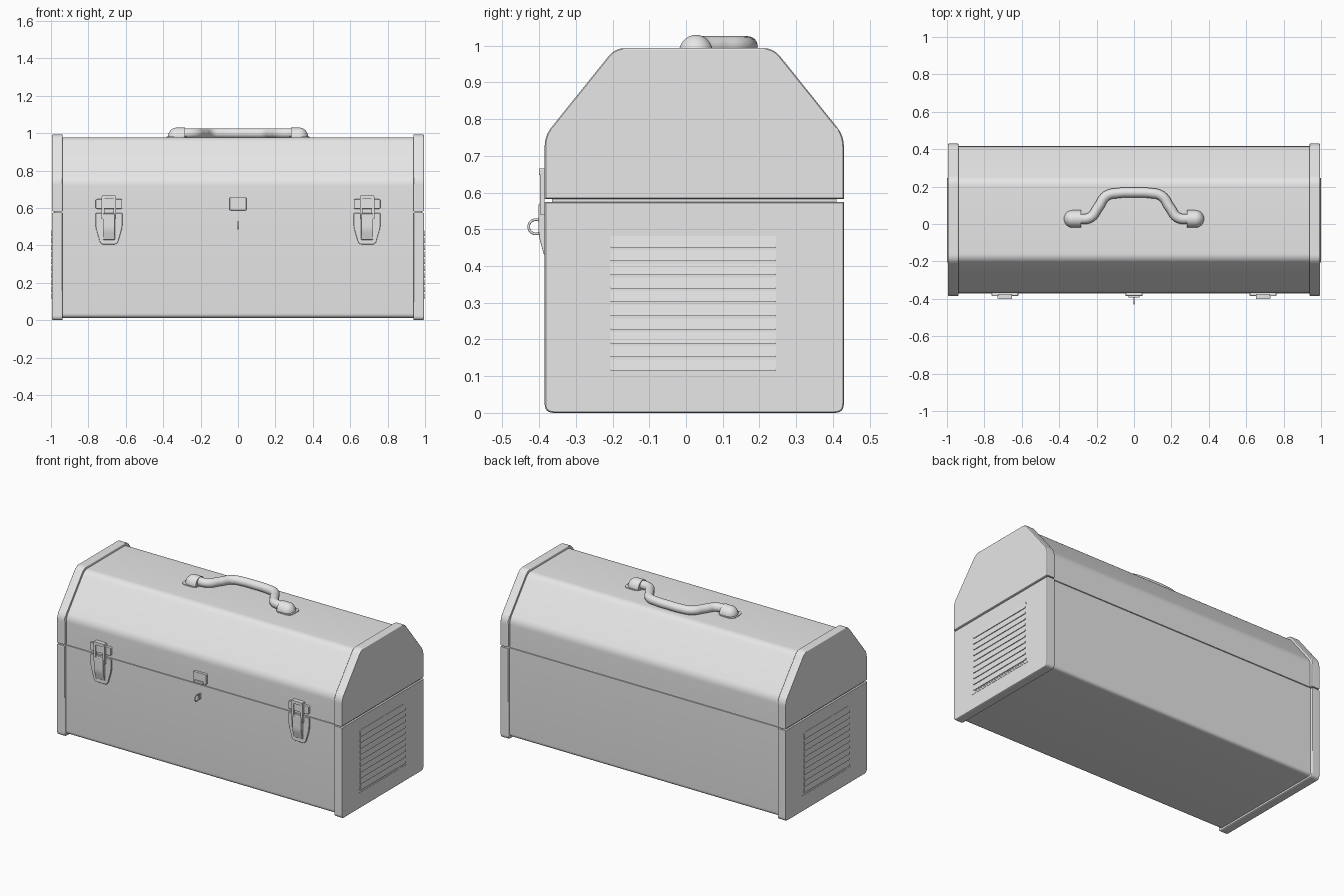
import bpy, bmesh, math
from mathutils import Vector

if "Cube" in bpy.data.objects:
    bpy.data.objects.remove(bpy.data.objects["Cube"])

grey = bpy.data.materials.new("grey metal")
grey.diffuse_color = (0.8, 0.8, 0.8, 1)
grey.use_nodes = True
grey.node_tree.nodes["Principled BSDF"].inputs["Base Color"].default_value = grey.diffuse_color


def finish(ob, angle=30):
    if not ob.data.materials:
        ob.data.materials.append(grey)
    bpy.ops.object.select_all(action='DESELECT')
    ob.select_set(True)
    bpy.context.view_layer.objects.active = ob
    bpy.ops.object.shade_smooth_by_angle(angle=math.radians(angle))
    return ob


def rounded(pts, steps=6):
    """Round the corners of a polygon given as (u, v, radius)."""
    out = []
    n = len(pts)
    for i, (u, v, r) in enumerate(pts):
        p = Vector((u, v))
        if r == 0:
            out.append((u, v))
            continue
        a = (Vector(pts[i - 1][:2]) - p).normalized()
        b = (Vector(pts[(i + 1) % n][:2]) - p).normalized()
        for k in range(steps + 1):
            t = k / steps
            q = p + a * r * (1 - t) ** 2 + b * r * t ** 2
            out.append((q.x, q.y))
    return out


def prism(name, pts, axis, lo, hi, bevel=0.0):
    """Extrude a 2D outline along an axis, optionally rounding the rims."""
    place = [lambda u, v, w: (w, u, v), lambda u, v, w: (u, w, v),
             lambda u, v, w: (u, v, w)][axis]
    bm = bmesh.new()
    a = [bm.verts.new(place(u, v, lo)) for u, v in pts]
    b = [bm.verts.new(place(u, v, hi)) for u, v in pts]
    ends = [bm.faces.new(a), bm.faces.new(b)]
    n = len(pts)
    for i in range(n):
        j = (i + 1) % n
        bm.faces.new((a[i], a[j], b[j], b[i]))
    bmesh.ops.recalc_face_normals(bm, faces=bm.faces)
    if bevel:
        rim = list({e for f in ends for e in f.edges})
        bmesh.ops.bevel(bm, geom=rim, offset=bevel, segments=3, profile=0.5,
                        affect='EDGES', clamp_overlap=False)
    me = bpy.data.meshes.new(name)
    bm.to_mesh(me)
    bm.free()
    ob = bpy.data.objects.new(name, me)
    bpy.context.collection.objects.link(ob)
    finish(ob)
    if bevel:
        m = ob.modifiers.new("normals", 'WEIGHTED_NORMAL')
        m.keep_sharp = True
    return ob


def rect(u0, u1, v0, v1, r=0.0):
    return rounded([(u0, v0, r), (u1, v0, r), (u1, v1, r), (u0, v1, r)])


# Body halves: a lower tray and a lid with sloped sides, split by a thin seam
def lower(d):
    return rounded([(-0.385 + d, d, 0.025), (0.43 - d, d, 0.025),
                    (0.43 - d, 0.575, 0), (-0.385 + d, 0.575, 0)])


def lid(d):
    return rounded([(-0.385 + d, 0.582, 0), (0.43 - d, 0.582, 0),
                    (0.43 - d, 0.755 - d * 0.4, 0.03), (0.238 - d * 0.4, 0.994 - d, 0.03),
                    (-0.193 + d * 0.4, 0.994 - d, 0.03), (-0.385 + d, 0.755 - d * 0.4, 0.03)])


prism("lower_body", lower(0.013), 0, -0.96, 0.96)
prism("lid_body", lid(0.016), 0, -0.96, 0.96)
prism("seam_core", rect(-0.365, 0.41, 0.55, 0.61), 0, -0.985, 0.985)

for side, s in (("left", -1), ("right", 1)):
    # End caps
    x0, x1 = sorted((s * 0.938, s * 0.994))
    prism(side + "_lower_end_cap", lower(0), 0, x0, x1, 0.006)
    prism(side + "_lid_end_cap", lid(0), 0, x0, x1, 0.006)

    # Louvred vent on the end
    x0, x1 = sorted((s * 0.97, s * 0.9955))
    prism(side + "_vent_frame", rect(-0.21, 0.25, 0.108, 0.492, 0.02), 0, x0, x1)
    prism(side + "_vent_ledge", rect(-0.222, 0.265, 0.096, 0.101), 0, x0, x1)
    saw = [(s * 0.97, 0.115)]
    for i in range(10):
        z = 0.115 + i * 0.0373
        saw += [(s * 1.0, z), (s * 0.9945, z + 0.0372)]
    saw.append((s * 0.97, 0.488))
    prism(side + "_vent_louvres", saw, 1, -0.205, 0.245)

    # Latch: catch plate on the lid, lever on the tray, loop joining them
    c = s * 0.69
    prism(side + "_latch_catch", rect(c - 0.071, c + 0.071, 0.596, 0.647, 0.008),
          1, -0.385, -0.36, 0.003)
    plate = [(c - 0.072, 0.573, 0.006), (c - 0.072, 0.5, 0.02), (c - 0.045, 0.405, 0.02),
             (c + 0.045, 0.405, 0.02), (c + 0.072, 0.5, 0.02), (c + 0.072, 0.573, 0.006)]
    prism(side + "_latch_base", rounded(plate), 1, -0.382, -0.36, 0.003)
    lever = [(-0.37, 0.43, 0), (-0.387, 0.43, 0.005), (-0.402, 0.485, 0.02),
             (-0.402, 0.57, 0.006), (-0.37, 0.57, 0)]
    prism(side + "_latch_lever", rounded(lever), 0, c - 0.032, c + 0.032, 0.003)
    for k in (-1, 1):
        prism(side + "_latch_loop_arm", rect(c + k * 0.032 - 0.007, c + k * 0.032 + 0.007, 0.54, 0.662),
              1, -0.398, -0.386)
    prism(side + "_latch_hook", rect(c - 0.038, c + 0.038, 0.648, 0.666, 0.004), 1, -0.401, -0.375)
    prism(side + "_latch_hook_plate", rect(c - 0.025, c + 0.025, 0.6, 0.65), 1, -0.392, -0.375)

    # Domed handle mounts with thin flanges
    hx = s * 0.328
    bpy.ops.mesh.primitive_uv_sphere_add(segments=32, ring_count=16, radius=0.047,
                                         location=(hx, 0.027, 0.978))
    dome = bpy.context.object
    dome.name = side + "_handle_mount_dome"
    dome.scale.z = 1.1
    finish(dome)
    bpy.ops.mesh.primitive_cylinder_add(vertices=32, radius=0.047, depth=0.045,
                                        location=(hx - s * 0.0225, 0.027, 0.978),
                                        rotation=(0, math.pi / 2, 0))
    sleeve = bpy.context.object
    sleeve.name = side + "_handle_mount_sleeve"
    sleeve.scale.x = 1.1
    finish(sleeve)
    x0, x1 = sorted((s * 0.275, s * 0.383))
    prism(side + "_handle_flange", rect(x0, x1, -0.026, 0.08, 0.035), 2, 0.965, 0.982)

# Folded-down carrying handle
half = [(0.31, 0.028), (0.235, 0.034), (0.192, 0.088), (0.147, 0.15), (0.08, 0.166)]
path = [(-x, y) for x, y in half] + [(0, 0.168)] + half[::-1]
cu = bpy.data.curves.new("handle", 'CURVE')
cu.dimensions = '3D'
cu.bevel_depth = 0.027
cu.bevel_resolution = 6
cu.use_fill_caps = True
sp = cu.splines.new('BEZIER')
sp.bezier_points.add(len(path) - 1)
sp.resolution_u = 8
for bp, (x, y) in zip(sp.bezier_points, path):
    bp.co = (x, y, 0.999)
    bp.handle_left_type = bp.handle_right_type = 'AUTO'
handle = bpy.data.objects.new("handle", cu)
bpy.context.collection.objects.link(handle)
bpy.ops.object.select_all(action='DESELECT')
handle.select_set(True)
bpy.context.view_layer.objects.active = handle
bpy.ops.object.convert(target='MESH')
finish(bpy.context.object, 40)

# Hasp plate on the lid and padlock ring on the tray
prism("hasp_plate", rect(-0.045, 0.045, 0.588, 0.656, 0.006), 1, -0.384, -0.36, 0.002)
prism("hasp_tongue", rect(-0.03, 0.03, 0.592, 0.606), 1, -0.392, -0.375)
bpy.ops.mesh.primitive_torus_add(major_radius=0.0195, minor_radius=0.0035, major_segments=32,
                                 minor_segments=10, location=(0, -0.409, 0.507),
                                 rotation=(0, math.pi / 2, 0))
ring = bpy.context.object
ring.name = "padlock_ring"
finish(ring, 60)
prism("ring_stem", rect(-0.004, 0.004, 0.49, 0.524), 1, -0.391, -0.365)
